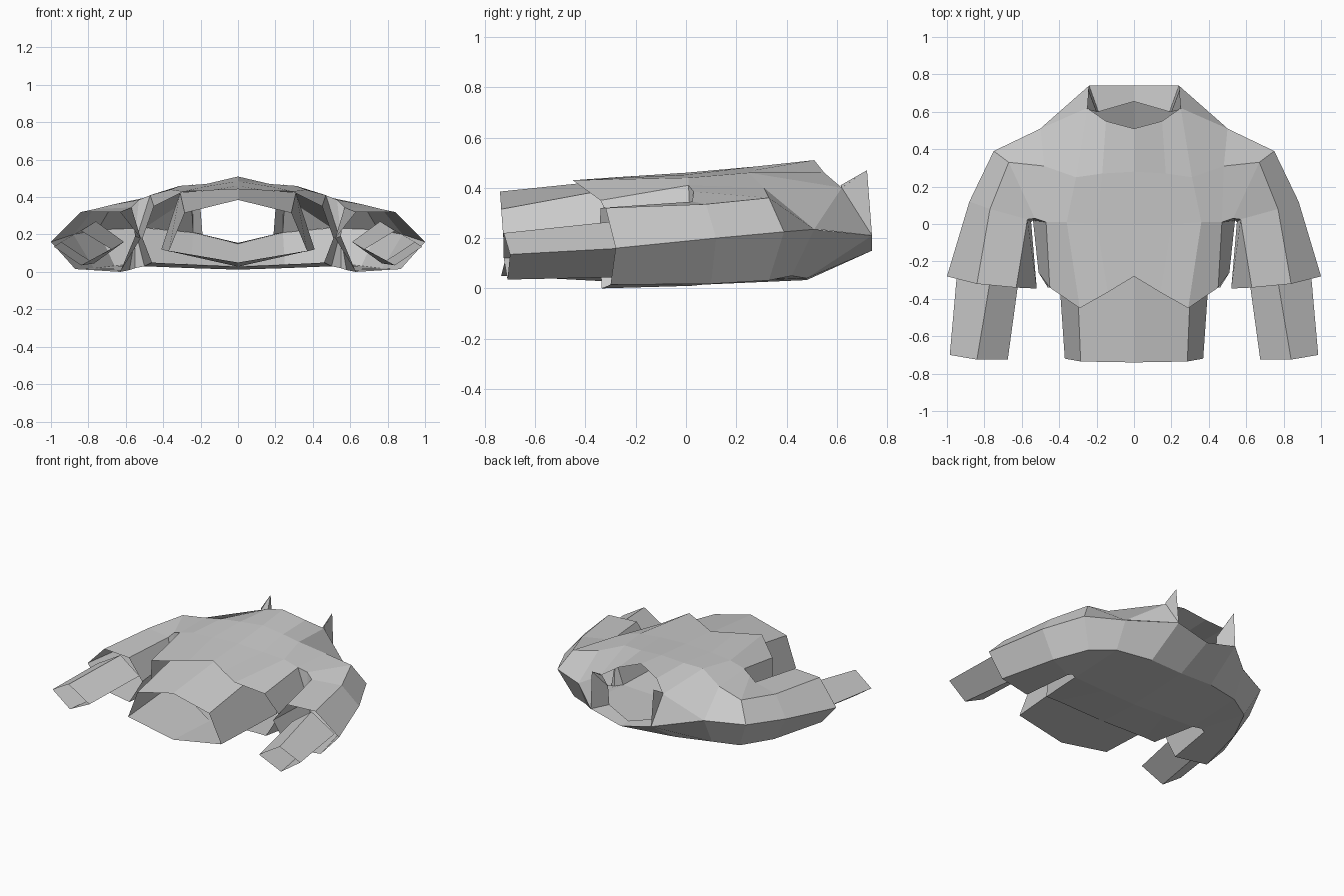
import bpy


def loft(name, rows, ring=False):
    """Skin equal-length rows of points and mirror the half across x."""
    n = len(rows[0])
    verts = [p for r in rows for p in r]
    faces = []
    for i in range(len(rows) - 1):
        for j in range(n if ring else n - 1):
            k = (j + 1) % n
            faces.append((i * n + j, i * n + k, (i + 1) * n + k, (i + 1) * n + j))
    me = bpy.data.meshes.new(name)
    me.from_pydata(verts, [], faces)
    me.validate()
    ob = bpy.data.objects.new(name, me)
    bpy.context.collection.objects.link(ob)
    ob.modifiers.new("mirror", 'MIRROR')
    return ob


# shared seam points
shoulder = (.50, .51, .235)
arm_front = (.48, .31, .40)
arm_low = (.47, .01, .41)
armpit = (.54, .02, .19)
back_low = (.50, .0, .03)
back_arm = (.50, .42, .05)
neck_side = (.25, .62, .40)
neck_back = (.24, .74, .21)

# jacket chest, neckline down to the V-shaped hem
loft("jacket_front", [
    [(0, .51, .51), (.15, .55, .46), neck_side, shoulder],
    [(0, .28, .485), (.17, .27, .47), (.31, .25, .46), arm_front],
    [(0, 0, .46), (.2, 0, .452), (.36, .01, .44), arm_low],
    [(0, -.28, .442), (.14, -.365, .436), (.29, -.45, .43), (.45, -.34, .35)],
])

# jacket back panel, running down into the undershirt back
loft("jacket_back", [
    [(0, .74, .15), neck_back, shoulder],
    [(0, .48, .033), (.25, .48, .04), back_arm],
    [(0, 0, .012), (.25, 0, .02), back_low],
    [(0, -.32, .028), (.37, -.33, .045), (.46, -.34, .05)],
])

# jacket sides below the armpits
loft("jacket_side", [
    [arm_low, armpit, back_low],
    [(.45, -.34, .35), (.51, -.26, .18), (.46, -.34, .05)],
])

# shoulder yoke between neck and shoulder
loft("shoulder_yoke", [
    [neck_side, neck_back],
    [shoulder, (.49, .52, .235)],
])

# short outer sleeves
loft("outer_sleeve", [
    [shoulder, arm_front, arm_low, armpit, back_low, back_arm],
    [(.75, .39, .225), (.67, .33, .36), (.53, .03, .385), (.55, .02, .19),
     (.55, .03, .02), (.66, .33, .032)],
    [(.88, .12, .2), (.77, .08, .335), (.57, .025, .345), (.55, .01, .19),
     (.58, .02, .01), (.77, .1, .018)],
    [(1, -.28, .16), (.84, -.32, .32), (.63, -.34, .32), (.52, -.345, .18),
     (.63, -.335, 0), (.87, -.3, .015)],
], ring=True)

# undershirt sleeves, four-sided
loft("inner_sleeve", [
    [(.945, -.25, .16), (.76, -.25, .27), (.61, -.25, .16), (.77, -.25, .045)],
    [(.985, -.70, .135), (.84, -.725, .22), (.675, -.725, .12), (.84, -.71, .035)],
], ring=True)

# undershirt body, front and sides wrapping round to the back
loft("undershirt", [
    [(0, -.14, .447), (.31, -.14, .425), (.41, -.14, .12), (0, -.32, .028)],
    [(0, -.74, .385), (.285, -.735, .315), (.37, -.72, .11), (0, -.735, .05)],
])

# standing collar with raised points
loft("collar", [
    [(0, .74, .15), neck_back, (.245, .72, .47), neck_side],
    [(0, .655, .155), (.19, .60, .2), (.20, .60, .33), (.24, .61, .40)],
])
loft("collar_outer", [
    [neck_back, (.245, .72, .47)],
    [neck_side, (.25, .615, .41)],
])
